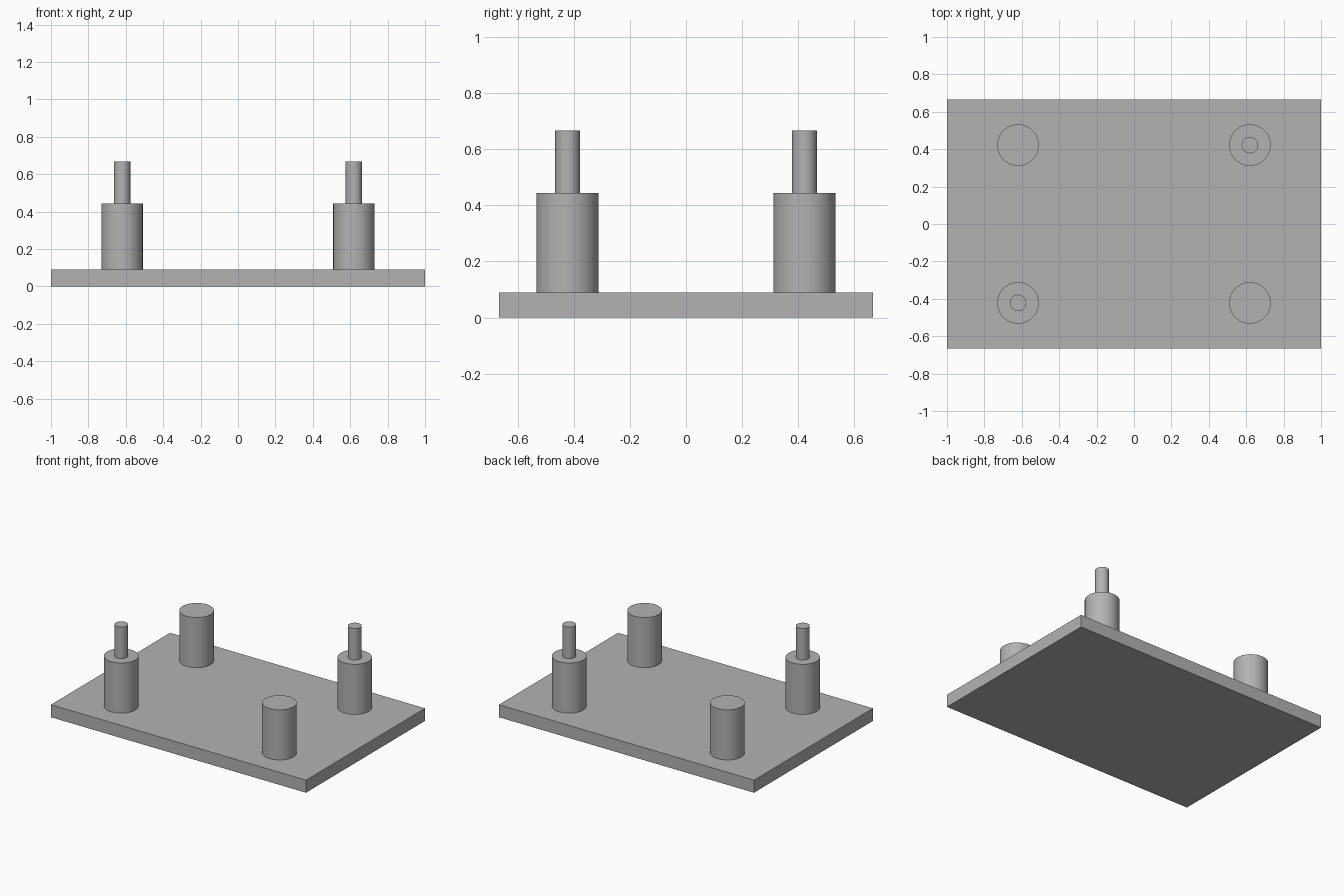
import bpy
import math

cube = bpy.data.objects.get("Cube")
if cube:
    bpy.data.objects.remove(cube, do_unlink=True)

PLATE_TOP, POST_TOP, PIN_TOP = 0.089, 0.444, 0.667
POST_X, POST_Y = 0.62, 0.422

gray = bpy.data.materials.new("plain_gray")
gray.use_nodes = True
color = (0.45, 0.45, 0.45, 1)
gray.diffuse_color = color
gray.node_tree.nodes["Principled BSDF"].inputs["Base Color"].default_value = color


def cylinder(name, radius, x, y, bottom, top):
    bpy.ops.mesh.primitive_cylinder_add(
        vertices=64, radius=radius, depth=top - bottom,
        location=(x, y, (bottom + top) / 2))
    obj = bpy.context.object
    obj.name = name
    obj.data.materials.append(gray)
    bpy.ops.object.shade_smooth_by_angle(angle=math.radians(30))


# Base plate
bpy.ops.mesh.primitive_cube_add(size=1, location=(0, 0, PLATE_TOP / 2))
plate = bpy.context.object
plate.name = "base_plate"
plate.scale = (2, 1.333, PLATE_TOP)
bpy.ops.object.transform_apply(location=False, rotation=False, scale=True)
plate.data.materials.append(gray)

# Four posts, with locating pins on one diagonal pair
for side_x, x_name in ((1, "left"), (-1, "right")):
    for side_y, y_name in ((1, "back"), (-1, "front")):
        x, y = side_x * POST_X, side_y * POST_Y
        corner = f"{y_name}_{x_name}"
        cylinder(f"{corner}_post", 0.111, x, y, PLATE_TOP, POST_TOP)
        if side_x == side_y:
            cylinder(f"{corner}_pin", 0.044, x, y, POST_TOP, PIN_TOP)
